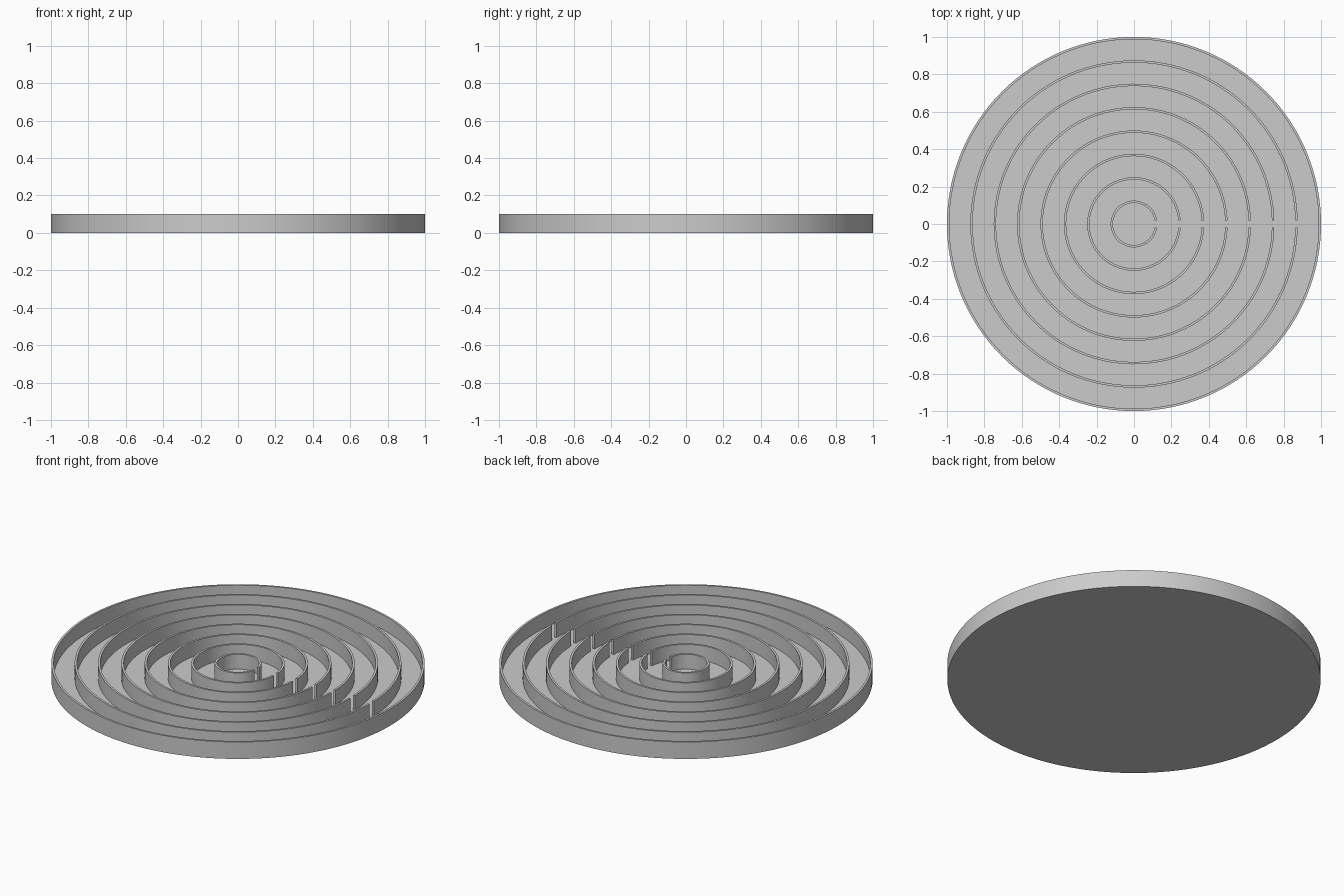
import bpy, bmesh, math

cube = bpy.data.objects.get("Cube")
if cube:
    bpy.data.objects.remove(cube, do_unlink=True)

HEIGHT = 0.1
FLOOR = 0.0125
WALL = 0.0125
SPACING = 0.125
HALF_GAP = 0.02
RINGS = 8
SEGMENTS = 128

grey = bpy.data.materials.new("plain grey")
grey.use_nodes = True
colour = (0.6, 0.6, 0.6, 1)
grey.diffuse_color = colour
grey.node_tree.nodes["Principled BSDF"].inputs["Base Color"].default_value = colour


def finish(bm, name):
    bmesh.ops.recalc_face_normals(bm, faces=bm.faces)
    mesh = bpy.data.meshes.new(name)
    bm.to_mesh(mesh)
    bm.free()
    mesh.materials.append(grey)
    obj = bpy.data.objects.new(name, mesh)
    bpy.context.collection.objects.link(obj)
    bpy.ops.object.select_all(action='DESELECT')
    obj.select_set(True)
    bpy.context.view_layer.objects.active = obj
    bpy.ops.object.shade_smooth_by_angle(angle=math.radians(30))


def wall(name, radius, half_gap):
    """Upright ring, open towards +x when half_gap is above zero."""
    bm = bmesh.new()
    sections = []
    count = SEGMENTS + (1 if half_gap else 0)
    for i in range(count):
        section = []
        for r, z in ((radius, FLOOR), (radius, HEIGHT),
                     (radius - WALL, HEIGHT), (radius - WALL, FLOOR)):
            # Each radius has its own start angle, so the gap sides are parallel
            start = math.asin(half_gap / r)
            a = start + (2 * math.pi - 2 * start) * i / SEGMENTS
            section.append(bm.verts.new((r * math.cos(a), r * math.sin(a), z)))
        sections.append(section)
    for i in range(SEGMENTS):
        a, b = sections[i], sections[(i + 1) % count]
        for j in range(4):
            k = (j + 1) % 4
            bm.faces.new((a[j], a[k], b[k], b[j]))
    if half_gap:
        bm.faces.new(sections[0])
        bm.faces.new(sections[-1])
    finish(bm, name)


# Inner walls with a gap
for n in range(1, RINGS):
    wall(f"inner_wall_{n}", n * SPACING, HALF_GAP)

# Tray: floor disc and closed rim in one piece
bm = bmesh.new()
outer = RINGS * SPACING
rings = []
for r, z in ((outer, 0), (outer, HEIGHT), (outer - WALL, HEIGHT), (outer - WALL, FLOOR)):
    rings.append([bm.verts.new((r * math.cos(t), r * math.sin(t), z))
                  for t in (2 * math.pi * i / SEGMENTS for i in range(SEGMENTS))])
for a, b in zip(rings, rings[1:]):
    for i in range(SEGMENTS):
        k = (i + 1) % SEGMENTS
        bm.faces.new((a[i], a[k], b[k], b[i]))
bm.faces.new(rings[0])
bm.faces.new(rings[-1])
finish(bm, "tray")
